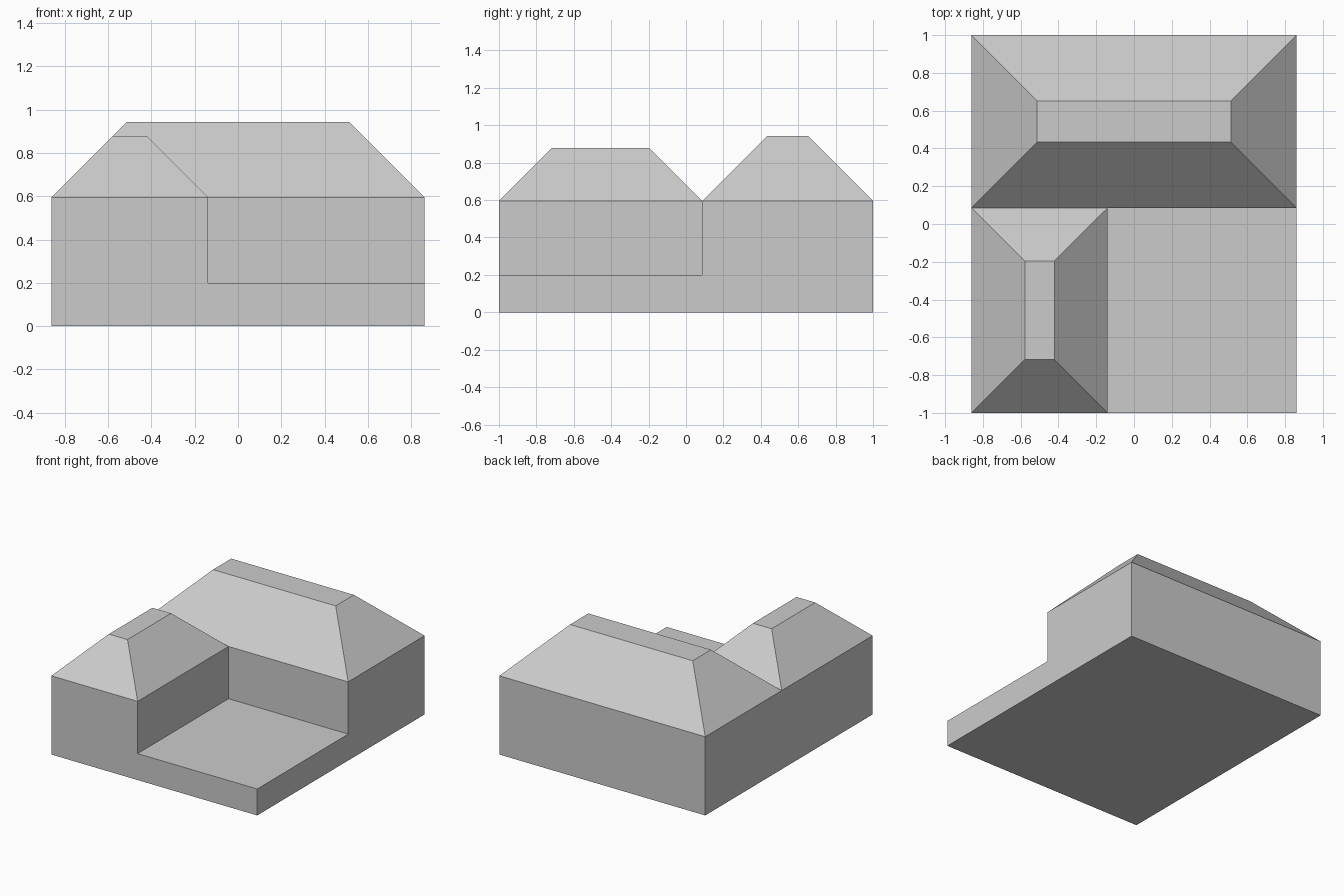
import bpy
import bmesh

if "Cube" in bpy.data.objects:
    bpy.data.objects.remove(bpy.data.objects["Cube"])


def block(name, x0, x1, y0, y1, z0, z1, inset=0.0):
    """Box between two heights; its top is drawn in by inset on all sides."""
    bm = bmesh.new()
    bmesh.ops.create_cube(bm, size=1)
    for v in bm.verts:
        i = inset if v.co.z > 0 else 0.0
        v.co = (x1 - i if v.co.x > 0 else x0 + i,
                y1 - i if v.co.y > 0 else y0 + i,
                z1 if v.co.z > 0 else z0)
    mesh = bpy.data.meshes.new(name)
    bm.to_mesh(mesh)
    bm.free()
    obj = bpy.data.objects.new(name, mesh)
    bpy.context.collection.objects.link(obj)
    return obj


def hipped_wing(name, x0, x1, y0, y1, eaves, rise):
    """Walls with a 45 degree hipped roof cut off flat, as one closed shell."""
    obj = block(name, x0, x1, y0, y1, 0, eaves)
    bm = bmesh.new()
    bm.from_mesh(obj.data)
    top = max(bm.faces, key=lambda f: f.calc_center_median().z)
    cap = bmesh.ops.extrude_discrete_faces(bm, faces=[top])["faces"][0]
    bm.free()
    # Roof: extrude the wall top upward and draw it in
    bm = bmesh.new()
    bm.from_mesh(obj.data)
    top = max(bm.faces, key=lambda f: f.calc_center_median().z)
    bmesh.ops.inset_region(bm, faces=[top], thickness=rise, depth=rise,
                           use_even_offset=True)
    bm.to_mesh(obj.data)
    bm.free()
    # Settle the flat roof top exactly
    for v in obj.data.vertices:
        if v.co.z > eaves + 0.01:
            v.co.z = eaves + rise
            v.co.x = x0 + rise if v.co.x < (x0 + x1) / 2 else x1 - rise
            v.co.y = y0 + rise if v.co.y < (y0 + y1) / 2 else y1 - rise
    return obj


X, WING_X, JOIN_Y, EAVES = 0.861, -0.139, 0.086, 0.595

# Main building across the back, side wing on the left, low block in the corner
hipped_wing("main_building", -X, X, JOIN_Y, 1, EAVES, 0.348)
hipped_wing("side_wing", -X, WING_X, -1, JOIN_Y, EAVES, 0.283)
block("low_terrace", WING_X, X, -1, JOIN_Y, 0, 0.2)
